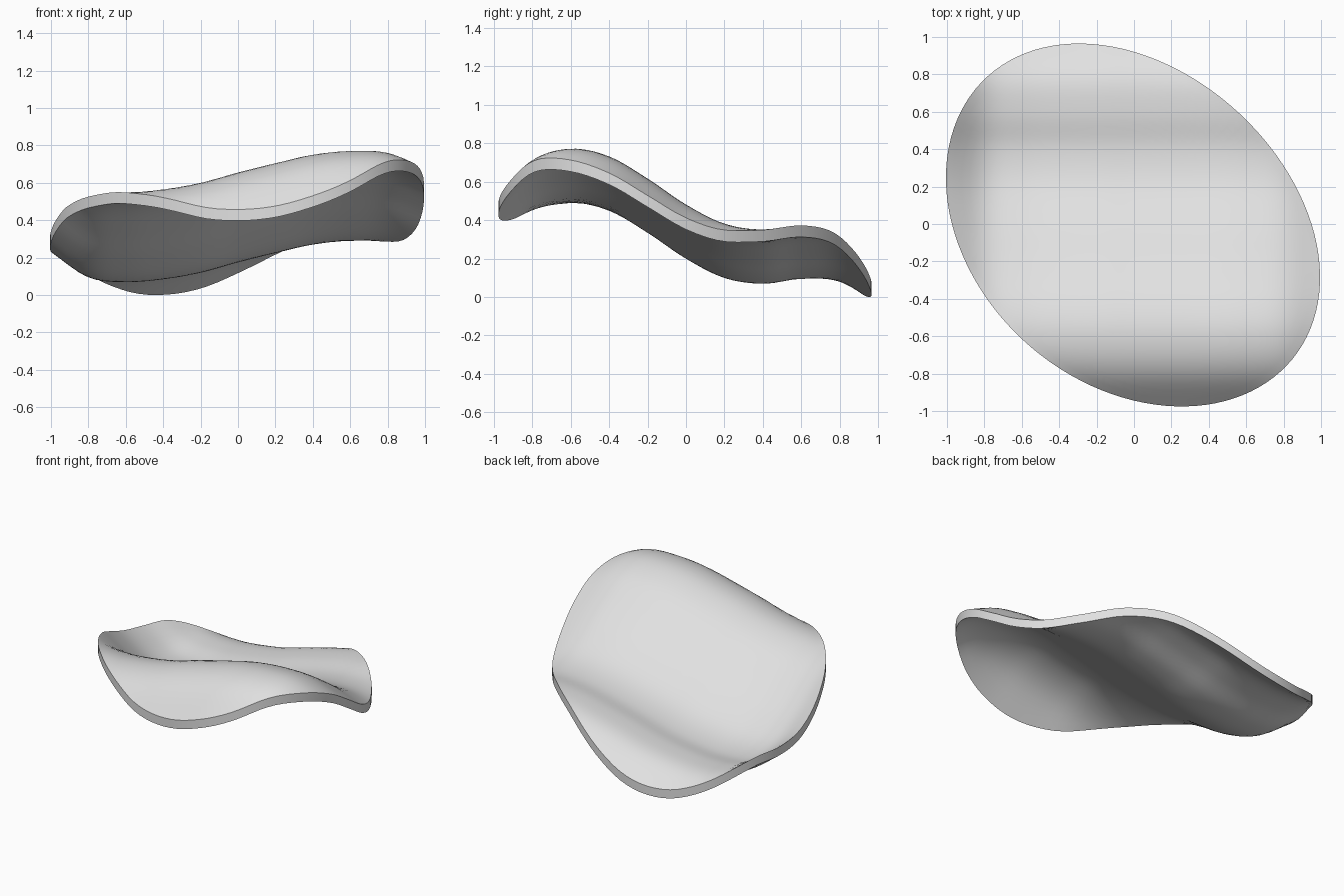
import bpy
import bmesh
import math
from mathutils import Vector

cube = bpy.data.objects.get("Cube")
if cube:
    bpy.data.objects.remove(cube, do_unlink=True)

RINGS, SEGMENTS = 24, 112
THICKNESS = 0.06

# Wave profiles sampled evenly from -1 to 1; their sum gives the height
WAVE_X = [.70, .565, .54, .555, .59, .645, .695, .74, .76, .75, .67]
WAVE_Y = [-.255, -.06, 0, -.04, -.155, -.29, -.39, -.42, -.395, -.41, -.53]


def wave(samples, u):
    """Smooth Catmull-Rom interpolation of an evenly spaced profile."""
    last = len(samples) - 1
    p = [2 * samples[0] - samples[1], *samples, 2 * samples[-1] - samples[-2]]
    pos = (u + 1) / 2 * last
    i = min(max(int(pos), 0), last - 1)
    t = pos - i
    a, b, c, d = p[i:i + 4]
    return b + t / 2 * (c - a + t * (2 * a - 5 * b + 4 * c - d
                                     + t * (3 * (b - c) + d - a)))


def point(radius, angle):
    """Point on the upper sheet, inside a slanted, slightly egg-shaped outline."""
    r = radius * (1 - 0.025 * math.cos(angle - math.radians(53)) ** 3)
    x = r * math.cos(angle)
    y = 0.97 * r * math.cos(angle - math.radians(106))
    return Vector((x, y, wave(WAVE_X, x) + wave(WAVE_Y, y)))


# Upper sheet: concentric rings around a centre fan
bm = bmesh.new()
centre = bm.verts.new(point(0, 0))
rings = [[bm.verts.new(point(k / RINGS, math.tau * s / SEGMENTS))
          for s in range(SEGMENTS)] for k in range(1, RINGS + 1)]
for s in range(SEGMENTS):
    n = (s + 1) % SEGMENTS
    bm.faces.new((centre, rings[0][s], rings[0][n]))
    for inner, outer in zip(rings, rings[1:]):
        bm.faces.new((inner[s], outer[s], outer[n], inner[n]))

# Underside and rim: straight drop of the whole sheet
drop = bmesh.ops.extrude_face_region(bm, geom=bm.faces[:], use_keep_orig=True)
lower = [v for v in drop["geom"] if isinstance(v, bmesh.types.BMVert)]
bmesh.ops.translate(bm, verts=lower, vec=(0, 0, -THICKNESS))
bmesh.ops.recalc_face_normals(bm, faces=bm.faces)

# Rest the lowest point on the ground
floor = min(v.co.z for v in bm.verts)
bmesh.ops.translate(bm, verts=bm.verts, vec=(0, 0, -floor))

mesh = bpy.data.meshes.new("wavy_slab")
bm.to_mesh(mesh)
bm.free()
slab = bpy.data.objects.new("wavy_slab", mesh)
bpy.context.collection.objects.link(slab)

# Plain light grey
grey = bpy.data.materials.new("light_grey")
grey.use_nodes = True
colour = (0.75, 0.75, 0.75, 1)
grey.diffuse_color = colour
grey.node_tree.nodes["Principled BSDF"].inputs["Base Color"].default_value = colour
mesh.materials.append(grey)

# Smooth sheets with a crisp rim
bpy.ops.object.select_all(action="DESELECT")
slab.select_set(True)
bpy.context.view_layer.objects.active = slab
bpy.ops.object.shade_smooth_by_angle(angle=math.radians(35))
